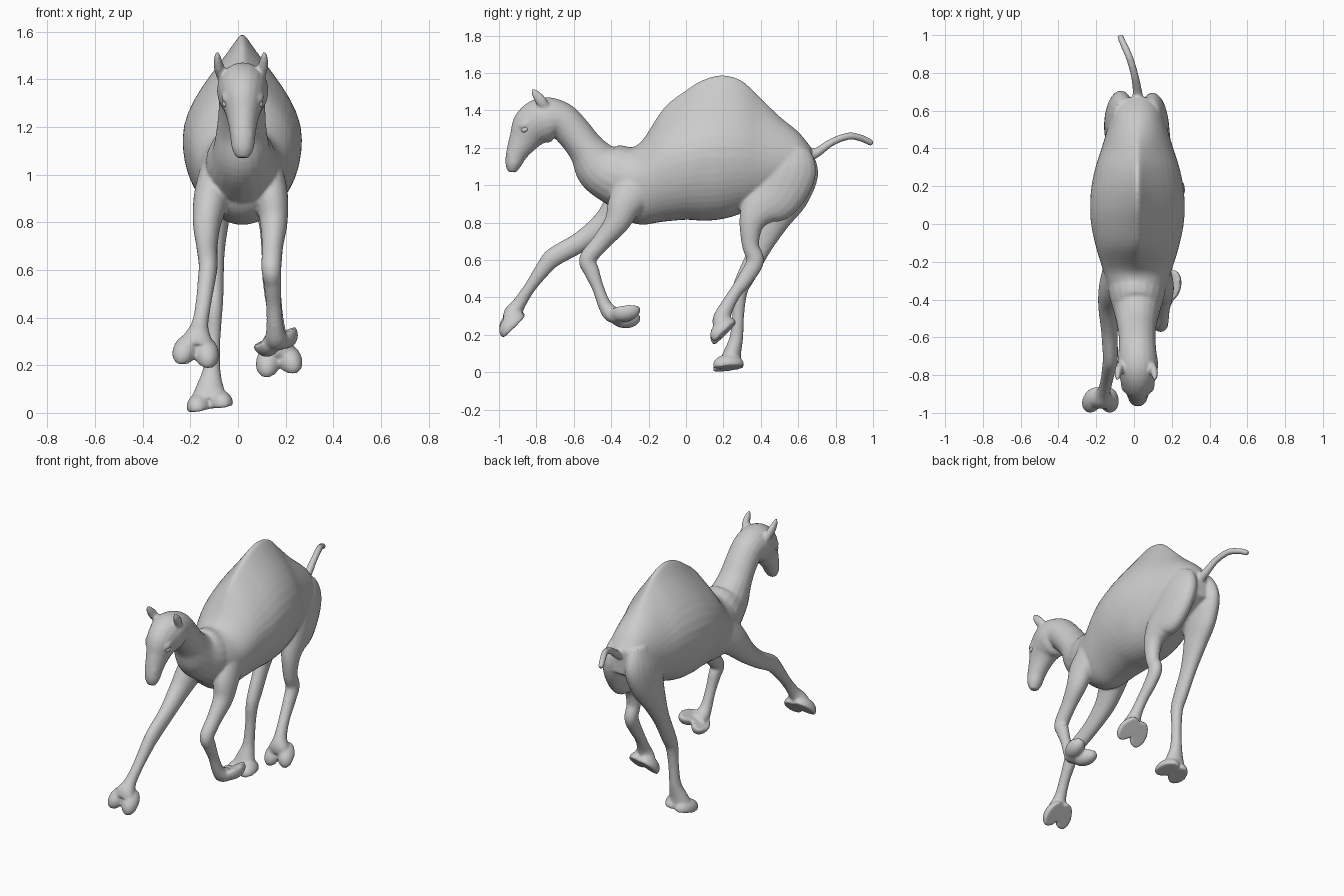
import bpy, bmesh
from math import sin, cos, pi, radians
from mathutils import Vector, Matrix

parts = []


def finish(name, bm, merge=True):
    bmesh.ops.recalc_face_normals(bm, faces=bm.faces)
    me = bpy.data.meshes.new(name)
    bm.to_mesh(me)
    bm.free()
    ob = bpy.data.objects.new(name, me)
    bpy.context.collection.objects.link(ob)
    if merge:
        parts.append(ob)
    return ob


def smooth_path(st, n=6):
    """Catmull-Rom interpolation of station tuples."""
    out = []
    for i in range(len(st) - 1):
        a, b, c, d = st[max(i - 1, 0)], st[i], st[i + 1], st[min(i + 2, len(st) - 1)]
        for k in range(n):
            t = k / n
            out.append([0.5 * (2 * q + (r - p) * t + (2 * p - 5 * q + 4 * r - s) * t * t
                               + (3 * q - p - 3 * r + s) * t ** 3)
                        for p, q, r, s in zip(a, b, c, d)])
    return out + [list(st[-1])]


def loft(name, rings):
    bm = bmesh.new()
    vs = [[bm.verts.new(p) for p in r] for r in rings]
    n = len(vs[0])
    for a, b in zip(vs, vs[1:]):
        for i in range(n):
            bm.faces.new((a[i], a[(i + 1) % n], b[(i + 1) % n], b[i]))
    bm.faces.new(vs[0])
    bm.faces.new(vs[-1])
    return finish(name, bm)


def tube(name, stations, n=20):
    """Stations are (x, y, z, half width across x, half depth)."""
    st = smooth_path(stations)
    rings = []
    for i, s in enumerate(st):
        c = Vector(s[:3])
        t = (Vector(st[min(i + 1, len(st) - 1)][:3]) - Vector(st[max(i - 1, 0)][:3])).normalized()
        side = Vector((1, 0, 0))
        side = (side - t * side.dot(t)).normalized()
        up = side.cross(t)
        rings.append([c + side * s[3] * cos(2 * pi * k / n) + up * s[4] * sin(2 * pi * k / n)
                      for k in range(n)])
    return loft(name, rings)


def ball(name, centre, size, rot=Matrix(), flat=-1.0, merge=True):
    bm = bmesh.new()
    bmesh.ops.create_uvsphere(bm, u_segments=24, v_segments=16, radius=1)
    for v in bm.verts:
        v.co.z = max(v.co.z, flat)
    bm.transform(Matrix.Translation(centre) @ rot @ Matrix.Diagonal((*size, 1)))
    return finish(name, bm, merge)


def foot(name, centre, pitch, roll=0):
    """Two splayed toes with flat, sharp-edged soles."""
    r = Matrix.Rotation(radians(roll), 4, 'Y') @ Matrix.Rotation(radians(pitch), 4, 'X')
    for s in (-1, 1):
        toe = r @ Matrix.Rotation(radians(14 * s), 4, 'Z')
        ball(name, Vector(centre) + r.to_3x3() @ Vector((s * 0.043, 0, -.014)),
             (0.053, 0.085, 0.058), toe, -0.2)


# Torso with hump: y, bottom z, widest z, top z, half width, top sharpness
torso = [(-.43, .95, 1.05, 1.15, .09, 1), (-.36, .84, 1.02, 1.2, .145, 1),
         (-.25, .79, 1.03, 1.222, .18, 1.2), (-.12, .805, 1.1, 1.41, .22, 2.4),
         (0, .815, 1.13, 1.508, .245, 3), (.1, .81, 1.15, 1.567, .25, 3.4),
         (.2, .82, 1.15, 1.588, .243, 3.4), (.3, .85, 1.15, 1.558, .222, 3.2),
         (.4, .89, 1.13, 1.465, .19, 2.4), (.5, .94, 1.12, 1.368, .16, 1.4),
         (.6, .99, 1.11, 1.285, .13, 1), (.67, 1.03, 1.11, 1.2, .09, 1)]
rings = []
for y, zb, zm, zt, w, p in smooth_path(torso):
    ring = []
    for k in range(48):
        a = 2 * pi * k / 48
        c, s = cos(a), sin(a)
        x = .27 * abs(c) + .73 * abs(c) ** p if s > 0 else abs(c) ** .95
        ring.append((0.018 + w * x * (1 if c > 0 else -1), y,
                     zm + s * (zt - zm if s > 0 else zm - zb)))
    rings.append(ring)
loft("torso", rings)

# Neck and head in one sweep
tube("neck_and_head", [
    (.015, -.24, 1.0, .15, .17), (.015, -.36, 1.05, .15, .165), (.015, -.46, 1.10, .122, .14),
    (.015, -.53, 1.19, .105, .1), (.017, -.60, 1.28, .098, .095), (.018, -.67, 1.346, .1, .1),
    (.02, -.75, 1.35, .108, .122), (.02, -.82, 1.31, .092, .115), (.02, -.868, 1.24, .067, .082),
    (.02, -.905, 1.17, .054, .058), (.02, -.924, 1.11, .046, .043), (.02, -.93, 1.07, .026, .022)])

# Ears, brows and nose
for s in (-1, 1):
    x = .012
    tube("ear", [(x + s * .075, -.74, 1.40, .022, .022), (x + s * .092, -.775, 1.45, .022, .03),
                 (x + s * .098, -.805, 1.49, .015, .022), (x + s * .098, -.822, 1.514, .005, .007)], 12)
    ball("brow", (.02 + s * .07, -.85, 1.33), (.02, .045, .02), Matrix.Rotation(.5, 4, 'X'))
    ball("nostril_ridge", (.02 + s * .024, -.937, 1.165), (.02, .018, .035))

# Reaching front leg (-x side)
tube("front_leg_reaching", [
    (-.08, -.22, 1.02, .075, .13), (-.11, -.33, .91, .075, .1), (-.13, -.43, .80, .06, .07),
    (-.13, -.56, .70, .045, .055), (-.125, -.70, .62, .04, .052), (-.13, -.75, .57, .038, .045),
    (-.145, -.83, .46, .033, .032), (-.16, -.89, .37, .036, .036), (-.17, -.925, .315, .06, .048),
    (-.175, -.943, .275, .08, .04)])
foot("front_foot_reaching", (-.175, -.937, .266), 44, 8)

# Folded front leg (+x side)
tube("front_leg_folded", [
    (.11, -.22, 1.03, .075, .12), (.14, -.32, .91, .07, .095), (.15, -.37, .80, .058, .068),
    (.145, -.45, .70, .045, .05), (.14, -.525, .605, .042, .046), (.145, -.505, .54, .036, .042),
    (.15, -.47, .45, .032, .032), (.155, -.435, .36, .036, .036), (.16, -.395, .31, .05, .045),
    (.165, -.34, .30, .065, .035)])
foot("front_foot_folded", (.163, -.325, .297), 184, -24)

# Raised hind leg (+x side)
tube("hind_leg_raised", [
    (.085, .545, 1.2, .055, .11), (.1, .535, 1.09, .078, .165), (.115, .465, .95, .076, .155),
    (.13, .39, .87, .066, .105), (.14, .35, .79, .052, .066), (.14, .345, .68, .042, .046),
    (.14, .37, .595, .04, .047), (.145, .325, .51, .036, .042), (.155, .26, .42, .033, .034),
    (.165, .21, .335, .038, .04), (.17, .19, .28, .062, .048), (.17, .185, .235, .08, .038)])
foot("hind_foot_raised", (.17, .192, .228), 44, -8)

# Standing hind leg (-x side)
tube("hind_leg_standing", [
    (-.055, .545, 1.2, .055, .11), (-.07, .548, 1.08, .078, .16), (-.085, .525, .95, .074, .135),
    (-.095, .47, .82, .06, .09), (-.1, .40, .67, .044, .058), (-.1, .325, .52, .04, .05),
    (-.1, .29, .44, .036, .042), (-.105, .28, .32, .032, .032), (-.11, .27, .19, .036, .036),
    (-.117, .25, .11, .058, .046), (-.12, .235, .05, .082, .06)])
foot("hind_foot_standing", (-.12, .225, .046), 6, -9)

# Tail
tube("tail", [(.02, .62, 1.14, .035, .035), (.018, .70, 1.175, .026, .026),
              (.005, .78, 1.23, .021, .021), (-.02, .87, 1.262, .02, .02),
              (-.05, .94, 1.25, .019, .019), (-.075, .997, 1.222, .017, .017)], 12)

# Fuse all parts into one continuous skin
bpy.ops.object.select_all(action='DESELECT')
for ob in parts:
    ob.select_set(True)
body = parts[0]
bpy.context.view_layer.objects.active = body
bpy.ops.object.join()
body.name = "body"
rm = body.modifiers.new("fuse", 'REMESH')
rm.mode = 'VOXEL'
rm.voxel_size = 0.008
rm.use_smooth_shade = True
sm = body.modifiers.new("soften", 'SMOOTH')
sm.factor = 0.5
sm.iterations = 5

# Eyes
for s, n in ((-1, "left_eye"), (1, "right_eye")):
    eye = ball(n, (.02 + s * .074, -.86, 1.298), (.012, .022, .014),
               Matrix.Rotation(.4, 4, 'X'), merge=False)
    for f in eye.data.polygons:
        f.use_smooth = True
